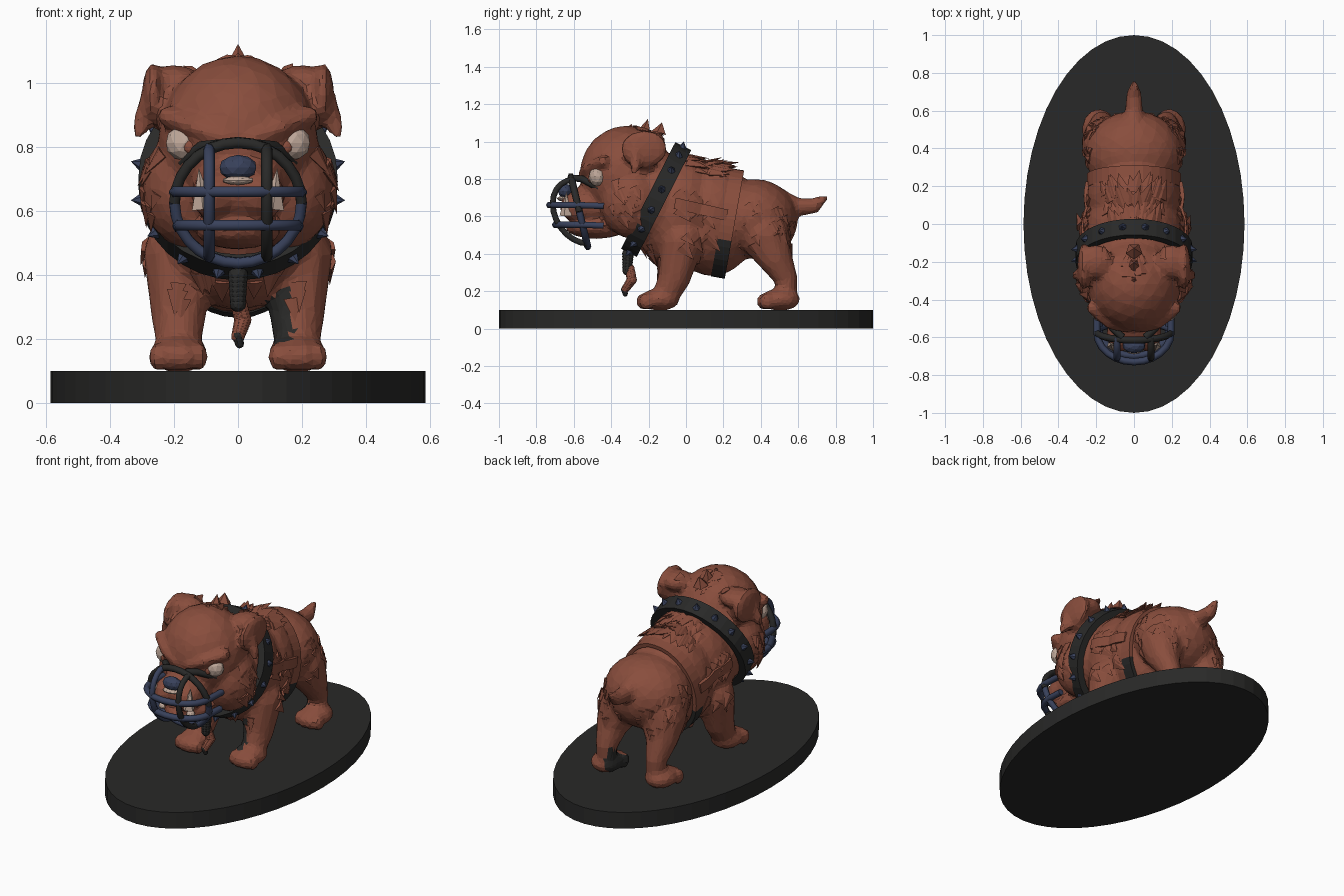
import bpy, bmesh, math, random
from mathutils import Matrix, Vector
from mathutils.bvhtree import BVHTree

random.seed(4)
if bpy.data.objects.get("Cube"):
    bpy.data.objects.remove(bpy.data.objects["Cube"])


def material(name, rgb):
    m = bpy.data.materials.new(name)
    m.use_nodes = True
    m.diffuse_color = (*rgb, 1)
    bsdf = m.node_tree.nodes["Principled BSDF"]
    bsdf.inputs["Base Color"].default_value = (*rgb, 1)
    bsdf.inputs["Roughness"].default_value = 0.8
    return m


FUR = material("brown_fur", (0.25, 0.075, 0.046))
BLACK = material("black", (0.022, 0.022, 0.021))
STEEL = material("blue_steel", (0.04, 0.053, 0.105))
CREAM = material("cream", (0.52, 0.39, 0.32))


def add_object(name, bm, *mats):
    bmesh.ops.recalc_face_normals(bm, faces=bm.faces)
    mesh = bpy.data.meshes.new(name)
    bm.to_mesh(mesh)
    bm.free()
    for m in mats:
        mesh.materials.append(m)
    ob = bpy.data.objects.new(name, mesh)
    bpy.context.collection.objects.link(ob)
    return ob


def ball(bm, loc, size, detail=3):
    m = Matrix.Translation(loc) @ Matrix.Diagonal((*size, 1))
    bmesh.ops.create_icosphere(bm, subdivisions=detail, radius=1, matrix=m)


def pair(bm, loc, size, detail=3):
    for s in (1, -1):
        ball(bm, (s * loc[0], loc[1], loc[2]), size, detail)


def limb(bm, points, mirror=True):
    # overlapping balls along a tapering path
    for a, b in zip(points, points[1:]):
        for i in range(7):
            x, y, z, r = Vector(a).lerp(Vector(b), i / 6)
            for s in ((1, -1) if mirror else (1,)):
                ball(bm, (s * x, y, z), (r, r, r), 2)


def cone(bm, loc, direction, normal, length, width, flat=1, sides=5):
    z = direction.normalized()
    x = normal.cross(z).normalized()
    y = z.cross(x)
    rot = Matrix((x, y, z)).transposed().to_4x4()
    m = Matrix.Translation(loc) @ rot @ Matrix.Diagonal((width, width * flat, length, 1))
    bmesh.ops.create_cone(bm, cap_ends=True, segments=sides, radius1=1, radius2=0,
                          depth=1, matrix=m @ Matrix.Translation((0, 0, 0.3)))


# oval base
bm = bmesh.new()
bmesh.ops.create_cone(bm, cap_ends=True, segments=48, radius1=1, radius2=1, depth=0.1,
                      matrix=Matrix.Translation((0, 0, 0.05)) @ Matrix.Diagonal((0.585, 1, 1, 1)))
add_object("oval_base", bm, BLACK)

# dog: overlapping masses fused into one faceted skin
bm = bmesh.new()
ball(bm, (0, -0.03, 0.61), (0.27, 0.25, 0.32))
ball(bm, (0, 0.14, 0.585), (0.255, 0.25, 0.305))
ball(bm, (0, 0.37, 0.585), (0.26, 0.23, 0.215))
ball(bm, (0, -0.15, 0.68), (0.27, 0.16, 0.28))
ball(bm, (0, -0.32, 0.82), (0.25, 0.25, 0.265))
pair(bm, (0.15, -0.29, 0.67), (0.15, 0.165, 0.19))
# muzzle, jowls and lower jaw
ball(bm, (0, -0.5, 0.66), (0.145, 0.16, 0.11))
pair(bm, (0.07, -0.575, 0.65), (0.075, 0.1, 0.08))
ball(bm, (0, -0.48, 0.54), (0.135, 0.165, 0.06))
# brows
limb(bm, [(0.045, -0.55, 0.825, 0.028), (0.13, -0.525, 0.86, 0.032), (0.22, -0.445, 0.895, 0.034)])
# folded ears
pair(bm, (0.2, -0.2, 1.0), (0.09, 0.09, 0.055))
pair(bm, (0.225, -0.22, 0.94), (0.05, 0.08, 0.1))
pair(bm, (0.265, -0.225, 0.96), (0.035, 0.125, 0.1))
limb(bm, [(0.27, -0.27, 0.96, 0.035), (0.3, -0.27, 0.87, 0.03), (0.312, -0.28, 0.84, 0.018)])
# legs
limb(bm, [(0.18, -0.02, 0.46, 0.12), (0.185, -0.06, 0.28, 0.09), (0.185, -0.11, 0.17, 0.07)])
limb(bm, [(0.14, 0.42, 0.5, 0.14), (0.17, 0.475, 0.38, 0.095), (0.17, 0.535, 0.27, 0.063),
          (0.17, 0.535, 0.16, 0.06)])
# paws and toes
for paw_y in (-0.14, 0.505):
    pair(bm, (0.185, paw_y, 0.155), (0.09, 0.105, 0.06))
    for i in range(4):
        pair(bm, (0.122 + i * 0.043, paw_y - (0.07 if i in (0, 3) else 0.085), 0.145),
             (0.028, 0.045, 0.047), 2)
# tail
limb(bm, [(0, 0.47, 0.69, 0.075), (0, 0.59, 0.65, 0.05), (0, 0.68, 0.655, 0.043),
          (0, 0.745, 0.7, 0.018)], False)
dog = add_object("dog_body", bm, FUR, BLACK)
remesh = dog.modifiers.new("fuse", 'REMESH')
remesh.mode = 'VOXEL'
remesh.voxel_size = 0.016
dog.modifiers.new("soften", 'SMOOTH').iterations = 2
dog.modifiers.new("facets", 'DECIMATE').ratio = 0.2
graph = bpy.context.evaluated_depsgraph_get()
skin = bpy.data.meshes.new_from_object(dog.evaluated_get(graph))
dog.modifiers.clear()
dog.data = skin
tree = BVHTree.FromPolygons([v.co for v in skin.vertices], [p.vertices[:] for p in skin.polygons])
# dark inner side of the left legs
for p in skin.polygons:
    c = p.center
    p.use_smooth = False
    if c.y < 0.2:
        dark = p.normal.x < -0.2 and 0.05 < c.x < 0.2 and 0.19 < c.z < 0.36
    else:
        dark = p.normal.x < -0.5 and 0.05 < c.x < 0.2 and c.z < 0.25
    p.material_index = int(dark)

# fur tufts laid along the skin
bm = bmesh.new()


def tufts(count, low, high, flow, length, lift=0.1):
    for _ in range(count):
        probe = Vector([random.uniform(a, b) for a, b in zip(low, high)])
        for s in (1, -1):
            loc, normal, _, _ = tree.find_nearest(Vector((s * probe.x, probe.y, probe.z)))
            f = Vector((s * flow[0], flow[1], flow[2]))
            d = f - normal * f.dot(normal)
            if d.length > 0.1:
                size = length * random.uniform(0.7, 1.2)
                cone(bm, loc, d.normalized() + normal * lift, normal, size, size * 0.42, 0.4)


tufts(28, (0, 0.0, 0.8), (0.25, 0.22, 1.0), (0.2, 1, -0.4), 0.1, 0.25)
tufts(22, (0.25, -0.05, 0.42), (0.35, 0.15, 0.75), (0, 0.7, -0.8), 0.085)
tufts(14, (0, -0.3, 0.3), (0.2, -0.2, 0.4), (0.1, 0, -1), 0.075)
tufts(14, (0.24, -0.4, 0.58), (0.36, -0.26, 0.78), (0.2, 0.4, -0.9), 0.08)
tufts(22, (0.2, 0.3, 0.42), (0.35, 0.6, 0.7), (0, 0.5, -1), 0.06, 0.05)
tufts(8, (0.08, 0.6, 0.42), (0.2, 0.7, 0.55), (0, 0.3, -1), 0.055, 0.05)
tufts(10, (0.02, -0.3, 1.1), (0.11, -0.08, 1.15), (0, 1, 0.3), 0.08, 0.2)
for y, h in ((-0.3, 0.05), (-0.22, 0.085), (-0.14, 0.06)):
    cone(bm, Vector((0, y, 1.055)), Vector((0, 0.25, 1)), Vector((0, -1, 0)), h, 0.045)
add_object("fur_tufts", bm, FUR)


def band(bm, rings, axis, width, thick, closed=True):
    # strap with a rectangular section, from (point, outward) pairs
    loops = [[bm.verts.new(p + axis * width * a / 2 + n * thick * b)
              for a, b in ((-1, 0), (1, 0), (1, 1), (-1, 1))] for p, n in rings]
    for i in range(len(loops) - (0 if closed else 1)):
        a, b = loops[i], loops[(i + 1) % len(loops)]
        for k in range(4):
            bm.faces.new((a[k], a[(k + 1) % 4], b[(k + 1) % 4], b[k]))
    if not closed:
        bm.faces.new(loops[0])
        bm.faces.new(loops[-1])


# spiked collar
X = Vector((1, 0, 0))
up = Vector((0, 0.454, 0.891))
across = Vector((0, -0.891, 0.454))
mid = Vector((0, -0.16, 0.69))
rings = []
for i in range(32):
    t = math.tau * i / 32
    rings.append((mid + X * math.cos(t) * 0.268 + up * math.sin(t) * 0.278,
                  (X * math.cos(t) + up * math.sin(t)).normalized()))
bm = bmesh.new()
band(bm, rings, across, 0.095, 0.042)
add_object("collar", bm, BLACK)
bm = bmesh.new()
for p, n in rings[1::2]:
    cone(bm, p + n * 0.04, n + across * 0.25, across, 0.042, 0.026, sides=6)
add_object("collar_spikes", bm, STEEL)

# harness girth strap follows the body, black under the belly
up2 = Vector((0, 0.176, 0.984))
mid2 = Vector((0, 0.22, 0.55))
rings = []
for i in range(40):
    t = math.tau * i / 40
    d = X * math.cos(t) + up2 * math.sin(t)
    hit = tree.ray_cast(mid2 + d * 0.6, -d)[0]
    if hit:
        rings.append((hit - d * 0.01, d))
bm = bmesh.new()
band(bm, rings, Vector((0, -0.984, 0.176)), 0.075, 0.024)
for f in bm.faces:
    f.material_index = int(f.calc_center_median().z < 0.48)
add_object("harness_girth", bm, FUR, BLACK)

# harness side straps
bm = bmesh.new()
for s in (1, -1):
    rings = []
    for i in range(9):
        y = -0.06 + i * 0.035
        hit = tree.ray_cast(Vector((s * 0.6, y, 0.67 - i * 0.008)), Vector((-s, 0, 0)))[0]
        if hit:
            rings.append((hit - X * s * 0.01, X * s))
    band(bm, rings, Vector((0, 0.2, 0.98)), 0.06, 0.028, False)
add_object("harness_side_straps", bm, FUR)

# eyes and pupils
bm = bmesh.new()
pair(bm, (0.167, -0.472, 0.812), (0.06, 0.048, 0.056), 2)
add_object("eyes", bm, CREAM)
bm = bmesh.new()
pair(bm, (0.148, -0.512, 0.8), (0.022, 0.012, 0.022), 2)
add_object("pupils", bm, FUR)

# nose and teeth
bm = bmesh.new()
ball(bm, (0, -0.645, 0.735), (0.06, 0.04, 0.04), 2)
add_object("nose", bm, STEEL)
bm = bmesh.new()
for s in (1, -1):
    cone(bm, Vector((s * 0.112, -0.64, 0.63)), Vector((s * 0.1, 0, 1)), Vector((0, -1, 0)), 0.13, 0.036)
    ball(bm, (s * 0.095, -0.6, 0.555), (0.025, 0.025, 0.018), 2)
# bared gum line under the nose
ball(bm, (0, -0.66, 0.695), (0.05, 0.03, 0.014), 2)
add_object("teeth", bm, CREAM)


def bar(name, pts, mat, radius):
    cu = bpy.data.curves.new(name, 'CURVE')
    cu.dimensions = '3D'
    cu.bevel_depth = radius
    cu.bevel_resolution = 1
    cu.use_fill_caps = True
    sp = cu.splines.new('POLY')
    sp.points.add(len(pts) - 1)
    for p, co in zip(sp.points, pts):
        p.co = (*co, 1)
    cu.materials.append(mat)
    bpy.context.collection.objects.link(bpy.data.objects.new(name, cu))


# muzzle cage: bars follow an egg-shaped shell leaning forward at the top
def shell(x, z):
    depth = math.sqrt(max(0, 1 - (x / 0.2) ** 2 - (z / 0.19) ** 2))
    return (x, -0.565 - 0.16 * depth - 0.22 * z, 0.625 + z)


for z in (0.035, -0.07):
    reach = 0.2 * math.sqrt(1 - (z / 0.19) ** 2)
    arc = [shell(reach * math.sin(a / 6 * math.pi / 2), z) for a in range(-6, 7)]
    arc = [(-reach, -0.44, 0.62 + z)] + arc + [(reach, -0.44, 0.62 + z)]
    bar("cage_cross_bar", arc, STEEL, 0.019)
for x, mat in ((-0.09, STEEL), (0.09, BLACK)):
    reach = 0.19 * math.sqrt(1 - (x / 0.2) ** 2)
    bar("cage_upright", [shell(x, reach * math.sin(a / 6 * math.pi / 2)) for a in range(-6, 7)], mat, 0.018)
# rim: black over the top, steel under the jaw
for name, start, mat in (("cage_rim_top", 0, BLACK), ("cage_rim_bottom", math.pi, STEEL)):
    turn = [start + math.pi * i / 14 for i in range(15)]
    bar(name, [(0.198 * math.cos(t), -0.57 - 0.045 * math.sin(t), 0.625 + 0.188 * math.sin(t))
               for t in turn], mat, 0.019)
for s in (1, -1):
    bar("cage_strap", [(s * 0.06, -0.6, 0.805), (s * 0.11, -0.555, 0.8), (s * 0.17, -0.46, 0.75)], BLACK, 0.02)

# hanging lead with a knotted end
bm = bmesh.new()
limb(bm, [(0, -0.31, 0.4, 0.032), (0, -0.315, 0.31, 0.026)], False)
limb(bm, [(0, -0.33, 0.21, 0.018), (0.005, -0.325, 0.185, 0.014)], False)
add_object("lead_clasp", bm, BLACK)
bm = bmesh.new()
limb(bm, [(0, -0.30, 0.32, 0.026), (0.015, -0.29, 0.26, 0.028), (0, -0.325, 0.21, 0.022)], False)
add_object("lead_end", bm, FUR)
